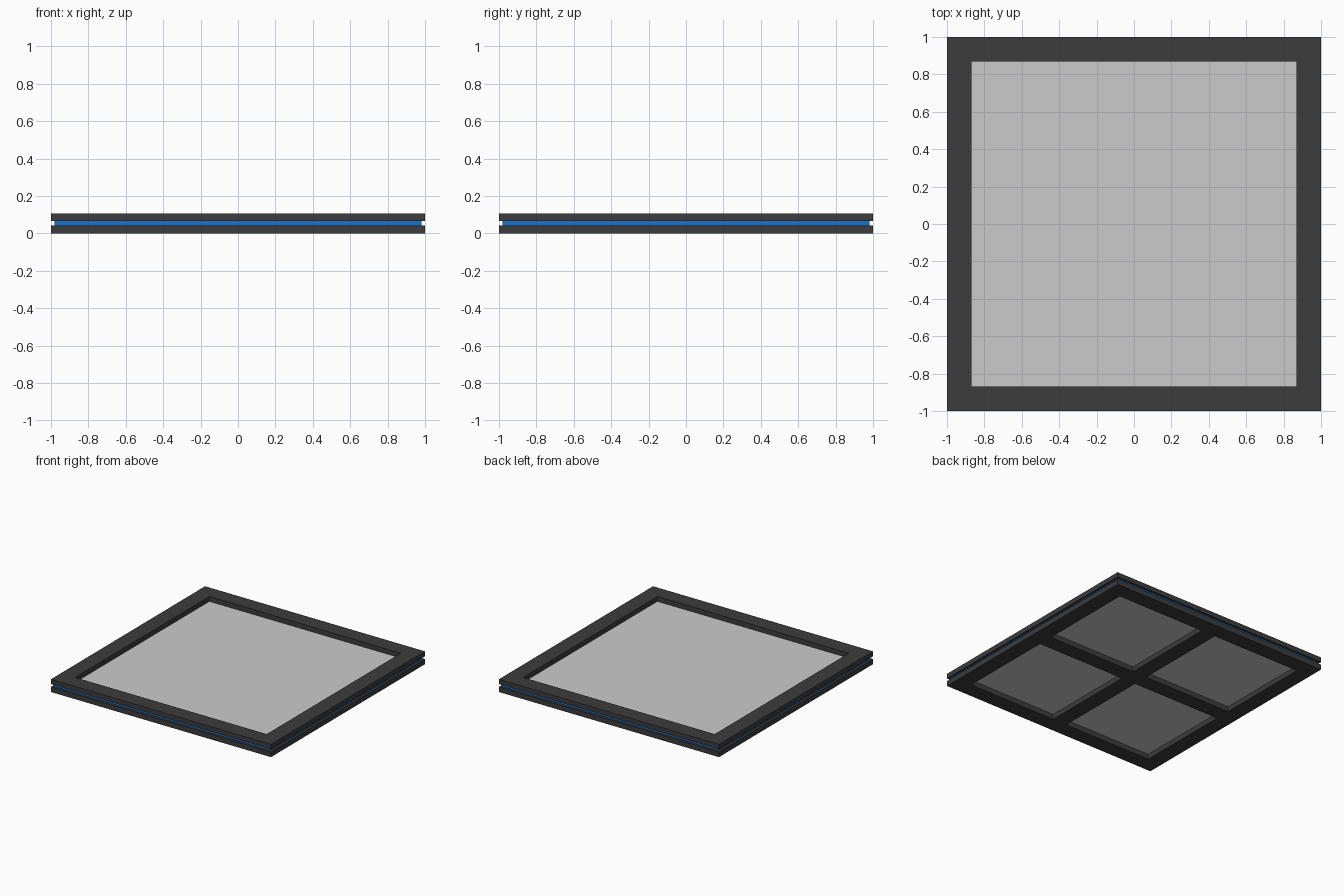
import bpy, bmesh

if "Cube" in bpy.data.objects:
    bpy.data.objects.remove(bpy.data.objects["Cube"])


def material(name, rgb):
    m = bpy.data.materials.new(name)
    m.diffuse_color = (*rgb, 1)
    m.use_nodes = True
    m.node_tree.nodes["Principled BSDF"].inputs["Base Color"].default_value = m.diffuse_color
    return m


def lattice(name, cuts, z0, z1, mat=None):
    """Square plate on a grid of cut lines; cells with odd row and column are holes."""
    bm = bmesh.new()
    n = len(cuts)
    v = [[bm.verts.new((x, y, z0)) for y in cuts] for x in cuts]
    for i in range(n - 1):
        for j in range(n - 1):
            if not (i % 2 and j % 2):
                bm.faces.new((v[i][j], v[i + 1][j], v[i + 1][j + 1], v[i][j + 1]))
    # Raise the flat layout to full thickness
    result = bmesh.ops.extrude_face_region(bm, geom=bm.faces[:], use_keep_orig=True)
    top = [g for g in result["geom"] if isinstance(g, bmesh.types.BMVert)]
    bmesh.ops.translate(bm, verts=top, vec=(0, 0, z1 - z0))
    bmesh.ops.delete(bm, geom=[p for p in bm.verts if not p.link_faces], context='VERTS')
    bmesh.ops.recalc_face_normals(bm, faces=bm.faces[:])
    mesh = bpy.data.meshes.new(name)
    bm.to_mesh(mesh)
    bm.free()
    ob = bpy.data.objects.new(name, mesh)
    bpy.context.collection.objects.link(ob)
    if mat:
        mesh.materials.append(mat)
    return ob


dark = material("dark_frame", (0.045, 0.045, 0.045))
blue = material("blue_seal", (0.01, 0.17, 0.6))

OPEN, BAR = 0.87, 0.065     # opening half width, cross bar half width
Z1, Z2, TOP = 0.042, 0.065, 0.105

# Lower frame with a central cross, upper frame open
lattice("lower_frame", (-1, -OPEN, -BAR, BAR, OPEN, 1), 0, Z1, dark)
lattice("upper_frame", (-1, -OPEN, OPEN, 1), Z2, TOP, dark)

# Blue seal ring held between the frames, set in from the edge
lattice("seal_ring", (-0.98, -OPEN, OPEN, 0.98), Z1, Z2, blue)

# Flat panel inside the seal
lattice("panel", (-OPEN, OPEN), Z1, Z2)
